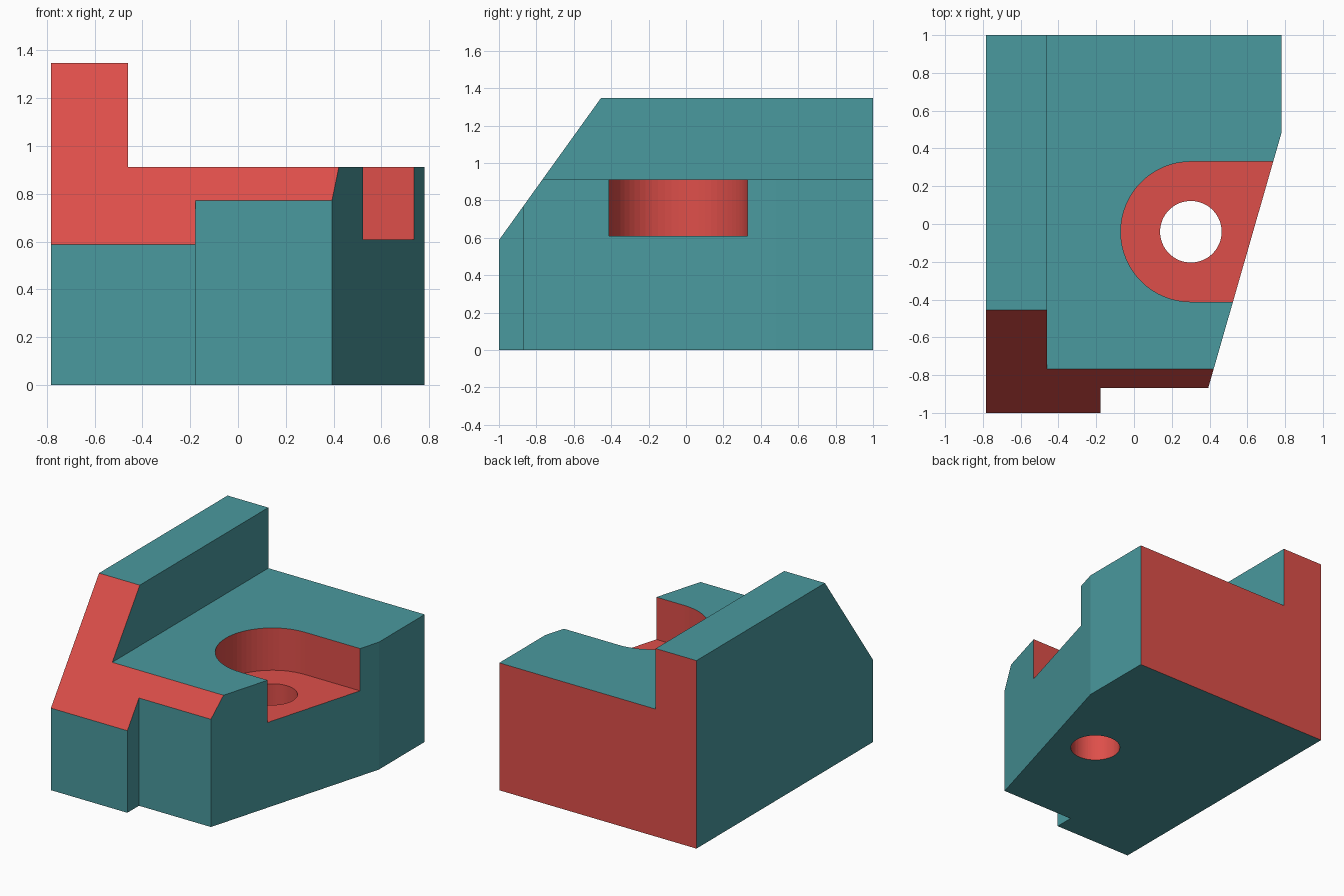
import bpy, bmesh, math

if "Cube" in bpy.data.objects:
    bpy.data.objects.remove(bpy.data.objects["Cube"])

def material(name, color):
    m = bpy.data.materials.new(name)
    m.diffuse_color = (*color, 1)
    m.use_nodes = True
    m.node_tree.nodes["Principled BSDF"].inputs["Base Color"].default_value = m.diffuse_color
    return m

MATS = [material("teal", (0.068, 0.319, 0.342)), material("red", (0.73, 0.078, 0.068))]

def prism(name, pts, axis, lo, hi, mat=0):
    """Extrude a 2D outline along axis: z takes (x, y), y takes (x, z), x takes (y, z)."""
    place = {"z": lambda a, b, d: (a, b, d),
             "y": lambda a, b, d: (a, d, b),
             "x": lambda a, b, d: (d, a, b)}[axis]
    bm = bmesh.new()
    low = [bm.verts.new(place(a, b, lo)) for a, b in pts]
    high = [bm.verts.new(place(a, b, hi)) for a, b in pts]
    bm.faces.new(low)
    bm.faces.new(high)
    n = len(pts)
    for i in range(n):
        j = (i + 1) % n
        bm.faces.new((low[i], low[j], high[j], high[i]))
    bmesh.ops.recalc_face_normals(bm, faces=bm.faces)
    for f in bm.faces:
        f.material_index = mat
    me = bpy.data.meshes.new(name)
    bm.to_mesh(me)
    bm.free()
    for m in MATS:
        me.materials.append(m)
    ob = bpy.data.objects.new(name, me)
    bpy.context.collection.objects.link(ob)
    return ob

def cut(body, cutter):
    cutter.hide_render = True
    mod = body.modifiers.new(cutter.name, "BOOLEAN")
    mod.operation = "DIFFERENCE"
    mod.solver = "EXACT"
    mod.object = cutter
    bpy.context.view_layer.objects.active = body
    bpy.ops.object.modifier_apply(modifier=mod.name)
    bpy.data.objects.remove(cutter, do_unlink=True)

def arc(cx, cy, r, a0, a1, n):
    return [(cx + r * math.cos(math.radians(a0 + (a1 - a0) * i / n)),
             cy + r * math.sin(math.radians(a0 + (a1 - a0) * i / n))) for i in range(n + 1)]

# Block from its plan outline, with angled right side and notched front
block = prism("bracket_block",
              [(-.783, 1), (.78, 1), (.78, .48), (.393, -.868),
               (-.177, -.868), (-.177, -1), (-.783, -1)], "z", 0, 1.347)

# Step that leaves the tall wall on the left
cut(block, prism("step_cutter", [(-.46, .913), (2, .913), (2, 2), (-.46, 2)], "y", -2, 2))

# Sloped front
slope = (1.347 - .588) / (1 - .455)
cut(block, prism("slope_cutter",
                 [(-1.3, .588 - .3 * slope), (-.2, .588 + .8 * slope), (-1.3, 2)],
                 "x", -2, 2, 1))

# Round-ended pocket open to the right, and the through hole in it
cx, cy = .301, -.041
pocket = arc(cx, cy, .371, 90, 270, 32) + [(2, cy - .371), (2, cy + .371)]
cut(block, prism("pocket_cutter", pocket, "z", .61, 2, 1))
cut(block, prism("hole_cutter", arc(cx, cy, .163, 0, 360, 64)[:-1], "z", -1, 2, 1))

# Red back face
for p in block.data.polygons:
    if p.normal.y > .99 and p.center.y > .99:
        p.material_index = 1
